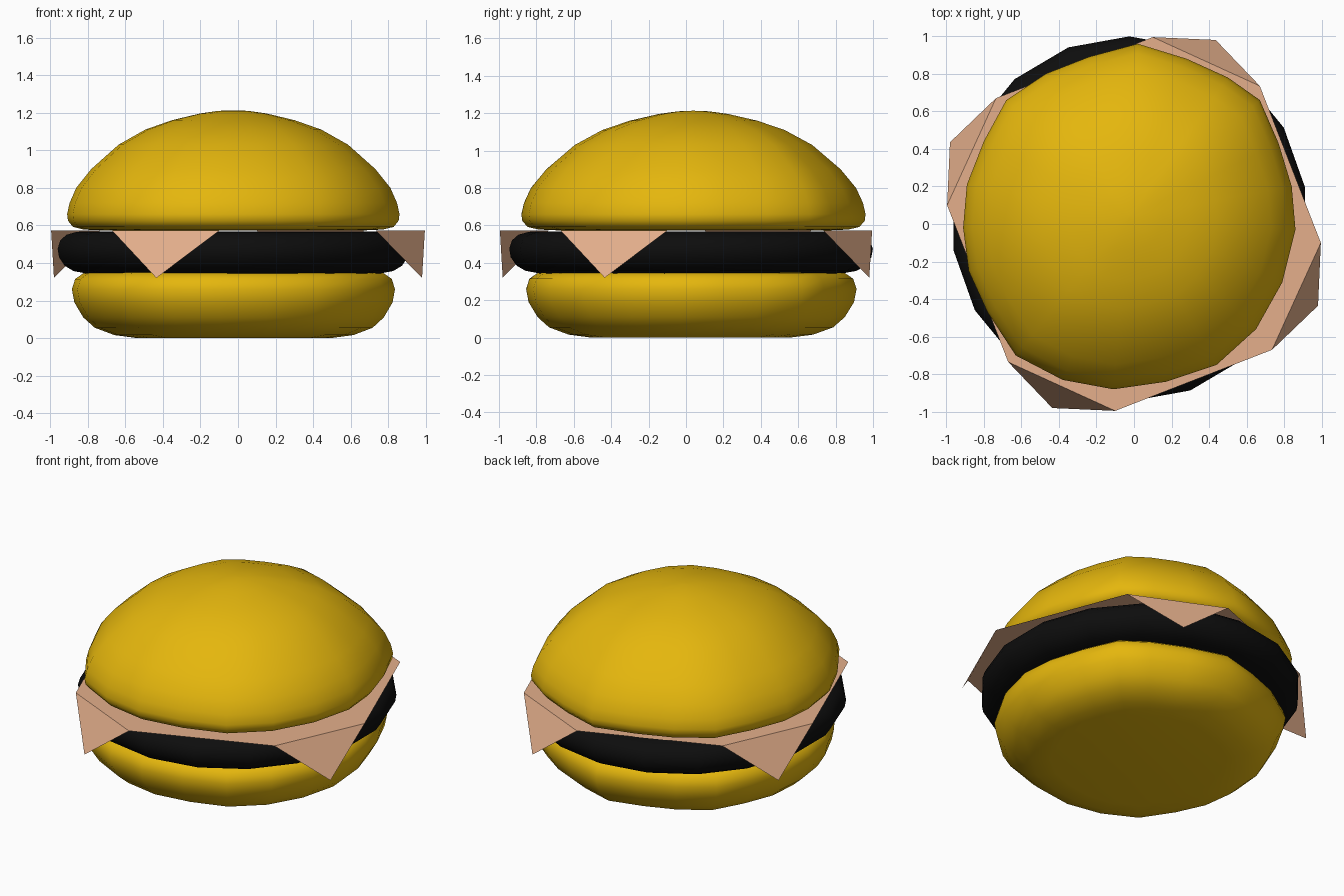
import bpy
import bmesh
from math import cos, sin, radians
from mathutils import Vector, Matrix

default = bpy.data.objects.get("Cube")
if default:
    bpy.data.objects.remove(default, do_unlink=True)


def make_material(name, colour):
    mat = bpy.data.materials.new(name)
    mat.use_nodes = True
    rgba = (*colour, 1.0)
    mat.diffuse_color = rgba
    shader = mat.node_tree.nodes["Principled BSDF"]
    shader.inputs["Base Color"].default_value = rgba
    shader.inputs["Roughness"].default_value = 0.8
    return mat


def finish(name, bm, mat, smooth=True):
    """Turn a bmesh into a named object with one colour."""
    mesh = bpy.data.meshes.new(name)
    bm.to_mesh(mesh)
    bm.free()
    mesh.materials.append(mat)
    obj = bpy.data.objects.new(name, mesh)
    bpy.context.collection.objects.link(obj)
    if smooth:
        bpy.ops.object.select_all(action="DESELECT")
        bpy.context.view_layer.objects.active = obj
        obj.select_set(True)
        bpy.ops.object.shade_smooth_by_angle(angle=radians(60))
    return obj


def loft(name, outline, centre, profile, mat):
    """Stack scaled copies of an outline; profile holds (scale, height) from the bottom up."""
    bm = bmesh.new()
    centre = Vector(centre)
    rings = []
    for scale, z in profile:
        ring = []
        for point in outline:
            p = centre + (Vector(point) - centre) * scale
            ring.append(bm.verts.new((p.x, p.y, z)))
        rings.append(ring)
    count = len(outline)
    for low, high in zip(rings, rings[1:]):
        for i in range(count):
            j = (i + 1) % count
            bm.faces.new((low[i], low[j], high[j], high[i]))
    bm.faces.new(list(reversed(rings[0])))
    bm.faces.new(rings[-1])
    return finish(name, bm, mat)


bun_yellow = make_material("bun yellow", (0.78, 0.47, 0.004))
patty_black = make_material("patty black", (0.004, 0.004, 0.004))
cheese_tan = make_material("cheese tan", (0.78, 0.43, 0.26))

# Slightly uneven plan outline of the bun, counter-clockwise
bun_outline = [
    (0.86, -0.03), (0.84, 0.2), (0.77, 0.43), (0.67, 0.66), (0.5, 0.78), (0.28, 0.88),
    (0.02, 0.96), (-0.24, 0.89), (-0.47, 0.8), (-0.68, 0.66), (-0.8, 0.44), (-0.89, 0.21),
    (-0.91, -0.02), (-0.88, -0.25), (-0.78, -0.47), (-0.63, -0.7), (-0.38, -0.83),
    (-0.11, -0.88), (0.17, -0.84), (0.44, -0.75), (0.65, -0.56), (0.79, -0.31),
]
bun_centre = (-0.025, 0.04)

# Top bun: domed with a rolled lower rim
loft("top_bun", bun_outline, bun_centre, [
    (0.8, 0.574), (0.9, 0.578), (0.965, 0.592), (0.995, 0.625), (1.0, 0.66), (0.985, 0.72),
    (0.945, 0.8), (0.855, 0.9), (0.69, 1.03), (0.53, 1.11), (0.37, 1.16), (0.2, 1.196),
    (0.09, 1.21), (0.01, 1.213),
], bun_yellow)

# Bottom bun: flat base with rounded sides
lower_outline = [(x * 0.972, y * 0.96 - 0.01) for x, y in bun_outline]
loft("bottom_bun", lower_outline, (-0.015, 0.02), [
    (0.6, 0.0), (0.74, 0.016), (0.86, 0.055), (0.93, 0.11), (0.985, 0.19),
    (1.0, 0.26), (0.98, 0.315), (0.93, 0.345), (0.85, 0.355),
], bun_yellow)

# Patty: rounded disc, a little off centre
patty_centre = (-0.025, 0.027)
patty_outline = []
for k in range(18):
    a = radians(10 + 20 * k)
    patty_outline.append((patty_centre[0] + 0.95 * cos(a), patty_centre[1] + 0.972 * sin(a)))
loft("patty", patty_outline, patty_centre, [
    (0.83, 0.343), (0.91, 0.357), (0.96, 0.385), (0.992, 0.43), (1.0, 0.475),
    (0.985, 0.52), (0.95, 0.55), (0.89, 0.566), (0.8, 0.568),
], patty_black)

# Cheese: thin square slice whose four corners fold down
bm = bmesh.new()
sheet = []
for quarter in range(4):
    turn = Matrix.Rotation(radians(90 * quarter), 3, "Z")
    right, left, tip = [
        bm.verts.new(turn @ Vector(p))
        for p in ((0.67, 0.735, 0.572), (0.1, 0.995, 0.572), (0.435, 0.98, 0.32))
    ]
    bm.faces.new((left, right, tip)).normal_flip()
    sheet += [right, left]
bm.faces.new(sheet)
bmesh.ops.recalc_face_normals(bm, faces=bm.faces)
if sum(f.normal.z for f in bm.faces) < 0:
    bmesh.ops.reverse_faces(bm, faces=bm.faces)
finish("cheese_slice", bm, cheese_tan, smooth=False)
